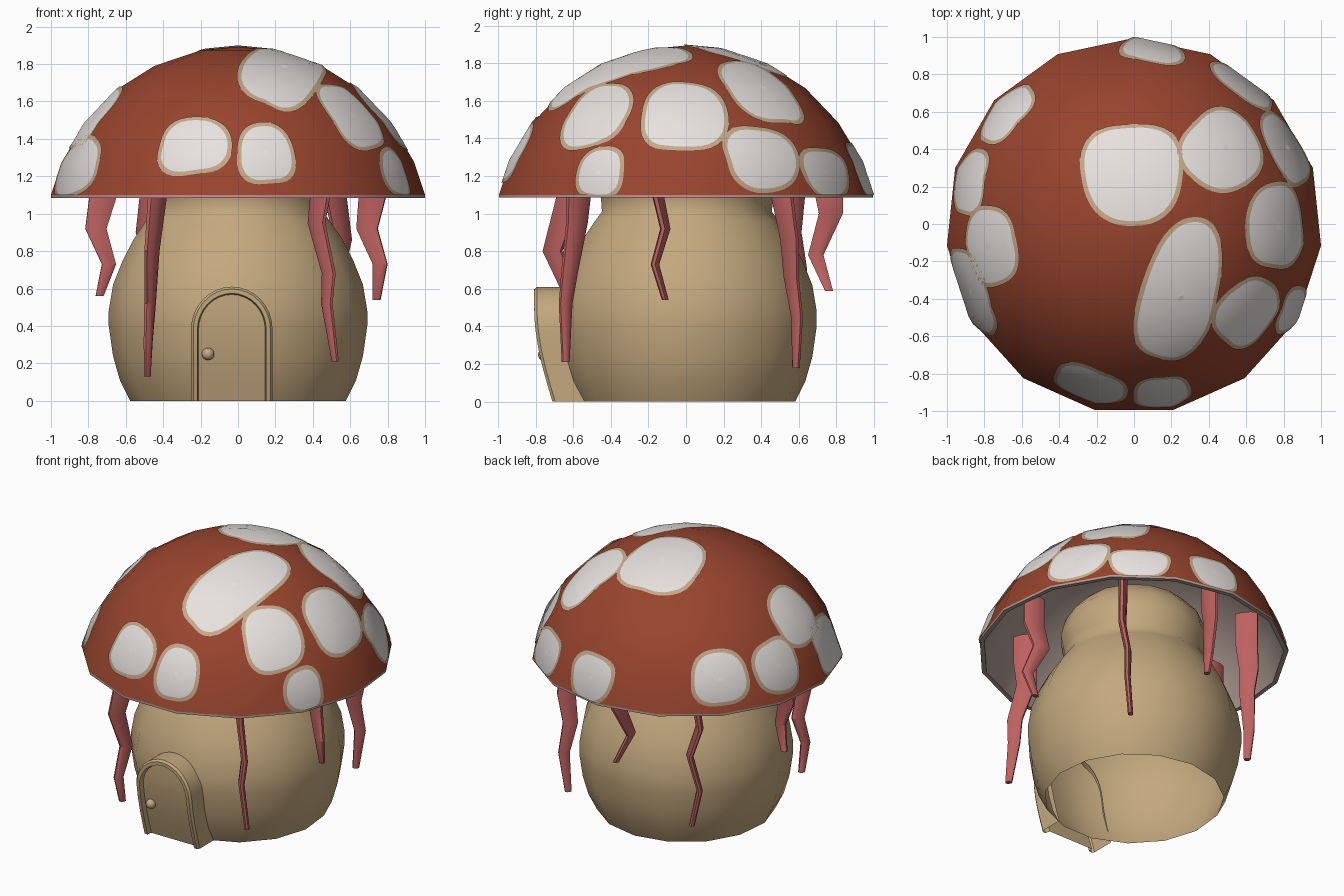
import bpy, bmesh, math, random
from mathutils import Vector
from mathutils.bvhtree import BVHTree

if "Cube" in bpy.data.objects:
    bpy.data.objects.remove(bpy.data.objects["Cube"])

random.seed(4)
SIDES = 15
CAP_Y = -0.011


def material(name, r, g, b):
    m = bpy.data.materials.new(name)
    m.diffuse_color = (r, g, b, 1)
    m.use_nodes = True
    m.node_tree.nodes["Principled BSDF"].inputs["Base Color"].default_value = m.diffuse_color
    return m


RED = material("cap red", .314, .058, .027)
WHITE = material("spot white", .80, .76, .745)
EDGE = material("spot edge tan", .56, .39, .25)
GILL = material("gill grey", .43, .33, .296)
PINK = material("tendril pink", .51, .122, .117)
TAN = material("stem tan", .55, .392, .209)


def make(name, verts, faces, mats, angle=None, recalc=True):
    me = bpy.data.meshes.new(name)
    me.from_pydata([tuple(v) for v in verts], [], faces)
    for m in mats:
        me.materials.append(m)
    if recalc:
        bm = bmesh.new()
        bm.from_mesh(me)
        bmesh.ops.remove_doubles(bm, verts=bm.verts, dist=1e-5)
        bmesh.ops.recalc_face_normals(bm, faces=bm.faces)
        bm.to_mesh(me)
        bm.free()
    ob = bpy.data.objects.new(name, me)
    bpy.context.collection.objects.link(ob)
    if angle:
        bpy.ops.object.select_all(action='DESELECT')
        ob.select_set(True)
        bpy.context.view_layer.objects.active = ob
        bpy.ops.object.shade_smooth_by_angle(angle=math.radians(angle))
    return ob


def bridge(rings, n, closed=True):
    """Quads between consecutive rings of n points."""
    return [(r * n + i, r * n + (i + 1) % n, (r + 1) * n + (i + 1) % n, (r + 1) * n + i)
            for r in range(rings - 1) for i in range(n if closed else n - 1)]


def lathe(profile, y=0.0):
    """Revolve (radius, z) points with a corner on +y; zero radii merge."""
    verts = []
    for r, z in profile:
        for i in range(SIDES):
            a = math.pi / 2 + 2 * math.pi * i / SIDES
            verts.append(Vector((r * math.cos(a), y + r * math.sin(a), z)))
    return verts, bridge(len(profile), SIDES)


# Cap dome and its hollow underside
dome = [(1.0055, 1.1), (.945, 1.28), (.82, 1.485), (.645, 1.668), (.45, 1.79), (.2, 1.874), (0, 1.893)]
dome_v, dome_f = lathe(dome, CAP_Y)
make("cap", dome_v, dome_f, [RED], 50)
under = [(1.0055, 1.1), (1.0055, 1.085), (.975, 1.085), (.915, 1.27), (.79, 1.465),
         (.62, 1.64), (.43, 1.755), (.19, 1.835), (0, 1.85)]
make("cap_underside", *lathe(under, CAP_Y), [GILL], 50)

# Stem, open at the bottom, with a bulb reaching into the cap
stem = [(.58, 0), (.635, .11), (.672, .24), (.695, .40), (.695, .48), (.672, .62), (.62, .75), (.56, .865),
        (.495, .96), (.457, 1.01), (.462, 1.08), (.48, 1.17), (.45, 1.29), (.35, 1.40), (.18, 1.47), (0, 1.49)]
make("stem", *lathe(stem), [TAN], 50)

# Cap spots: azimuth, elevation, half width, half height, tilt (degrees)
SPOTS = [
    (92, 68.6, .27, .28, 0), (-56, 57, .405, .215, 45), (40.7, 42, .22, .265, 0),
    (0, 29, .23, .235, 0), (-37.5, 29, .20, .225, 0), (-28, 7, .14, .145, 0),
    (27, 12, .215, .19, 0), (52.5, 7, .20, .145, 0), (84, 8, .175, .16, 0),
    (138.6, 13, .19, .18, 0), (165, 13, .18, .18, 0), (188, 28, .215, .21, 0),
    (202, 9, .25, .18, 0), (-105.6, 16.5, .20, .175, 0), (-80.5, 13.7, .155, .18, 0),
]
tree = BVHTree.FromPolygons(dome_v, [f for f in dome_f if f[0] < SIDES * 5] +
                            [(SIDES * 5 + i, SIDES * 5 + (i + 1) % SIDES, SIDES * 6) for i in range(SIDES)])
ORIGIN = Vector((0, CAP_Y, 1.1))


def dome_normal(p):
    return Vector((p.x, p.y - CAP_Y, (p.z - 1.1) / .64)).normalized()


def spot(index, az, el, half_w, half_h, tilt, n=40, rings=8):
    az, el, tilt = map(math.radians, (az, el, tilt))
    d = Vector((math.cos(az) * math.cos(el), math.sin(az) * math.cos(el), math.sin(el)))
    centre = tree.ray_cast(ORIGIN, d)[0]
    nor = dome_normal(centre)
    across = Vector((-math.sin(az), math.cos(az), 0))
    up = nor.cross(across)
    ph = random.uniform(0, 6.28)
    verts, normals = [], []
    scales = [(k / rings, 0) for k in range(rings)] + [(1, 0), (1, .024)]
    for s, grow in scales:
        for i in range(n):
            t = 2 * math.pi * i / n
            c, q = math.cos(t), math.sin(t)
            k = (abs(c) ** 2.6 + abs(q) ** 2.6) ** (-1 / 2.6) * (1 + .04 * math.cos(3 * t + ph))
            a = c * k * ((half_w - .022) * s + grow)
            b = q * k * ((half_h - .022) * s + grow)
            a, b = a * math.cos(tilt) - b * math.sin(tilt), a * math.sin(tilt) + b * math.cos(tilt)
            p = centre + across * a + up * b
            hit = tree.ray_cast(p + nor * .4, -nor, .9)[0] or tree.find_nearest(p)[0]
            no = dome_normal(hit)
            verts.append(hit + no * .007)
            normals.append(no)
    ob = make(f"cap_spot_{index}", verts, bridge(len(scales), n), [WHITE, EDGE], recalc=False)
    for f in ob.data.polygons:
        f.use_smooth = True
        f.material_index = int(f.index >= rings * n)   # outer band is tan
    ob.data.normals_split_custom_set_from_vertices([tuple(v) for v in normals])


for i, s in enumerate(SPOTS):
    spot(i + 1, *s)

# Hanging tendrils: zigzag ribbons, wide in the radial direction
TENDRILS = {
    "front_left": [(-.43, -.62, 1.1), (-.46, -.71, .80), (-.47, -.59, .52), (-.48, -.66, .32), (-.485, -.61, .13)],
    "front_right": [(.44, -.57, 1.1), (.42, -.58, .95), (.485, -.62, .68), (.475, -.64, .52), (.52, -.64, .21)],
    "right": [(.72, -.15, 1.1), (.69, -.11, .92), (.76, -.165, .73), (.74, -.11, .54)],
    "left": [(-.72, -.05, 1.1), (-.76, -.05, .92), (-.69, -.08, .73), (-.74, -.05, .56)],
    "back_right": [(.52, .51, 1.1), (.56, .55, .86), (.52, .56, .66), (.55, .59, .45), (.52, .585, .18)],
    "back_left": [(-.47, .57, 1.1), (-.5, .56, .90), (-.45, .6, .70), (-.5, .56, .45), (-.46, .59, .2)],
    "back": [(0, .76, 1.1), (0, .77, 1.0), (-.05, .69, .78), (.02, .76, .59)],
}
for name, path in TENDRILS.items():
    pts = [Vector(p) for p in path]
    pts.insert(0, pts[0] + Vector((0, 0, .2)))
    out = Vector((pts[0].x, pts[0].y, 0)).normalized()
    side = Vector((-out.y, out.x, 0))
    verts = []
    for p in pts:
        f = min(1, max(0, (1.1 - p.z) / (1.1 - pts[-1].z)))
        w, t = .08 - .057 * f, .028 - .010 * f
        for k in range(8):
            a = math.pi * k / 4 + math.pi / 8
            verts.append(p + out * w * math.cos(a) + side * t * math.sin(a))
    faces = bridge(len(pts), 8) + [tuple(range(8)), tuple(range(len(verts) - 8, len(verts)))]
    make("tendril_" + name, verts, faces, [PINK], 35)


# Door: arched frame whose front follows the bulge of the stem
def door_front(z):
    return -.71 - .097 * math.sin(min(1, z / .5) * math.pi / 2)


def arch(half, inset, depth):
    legs = [i * .095 for i in range(4)]
    right = [(half, z) for z in legs]
    curve = [(half * math.cos(math.pi * i / 16), .38 + (.23 - inset) * math.sin(math.pi * i / 16)) for i in range(17)]
    left = [(-half, z) for z in reversed(legs)]
    return [Vector((x - .033, door_front(z) + depth, z)) for x, z in right + curve + left]


rings = [arch(.218, 0, .18), arch(.218, 0, .015), arch(.206, .012, 0), arch(.184, .036, 0), arch(.178, .042, .035)]
n = len(rings[0])
base = (len(rings) - 1) * n
faces = bridge(len(rings), n, closed=False)
faces += [(base + i, base + i + 1, base + n - 2 - i, base + n - 1 - i) for i in range(n // 2 - 1)]
faces.append((base + n // 2 - 1, base + n // 2, base + n // 2 + 1))
make("door", [v for r in rings for v in r], faces, [TAN], 35)

# Door knob
bm = bmesh.new()
bmesh.ops.create_uvsphere(bm, u_segments=16, v_segments=10, radius=.033)
me = bpy.data.meshes.new("door_knob")
bm.to_mesh(me)
bm.free()
me.materials.append(EDGE)
me.shade_smooth()
knob = bpy.data.objects.new("door_knob", me)
knob.location = (-.16, door_front(.25) + .025, .25)
bpy.context.collection.objects.link(knob)
